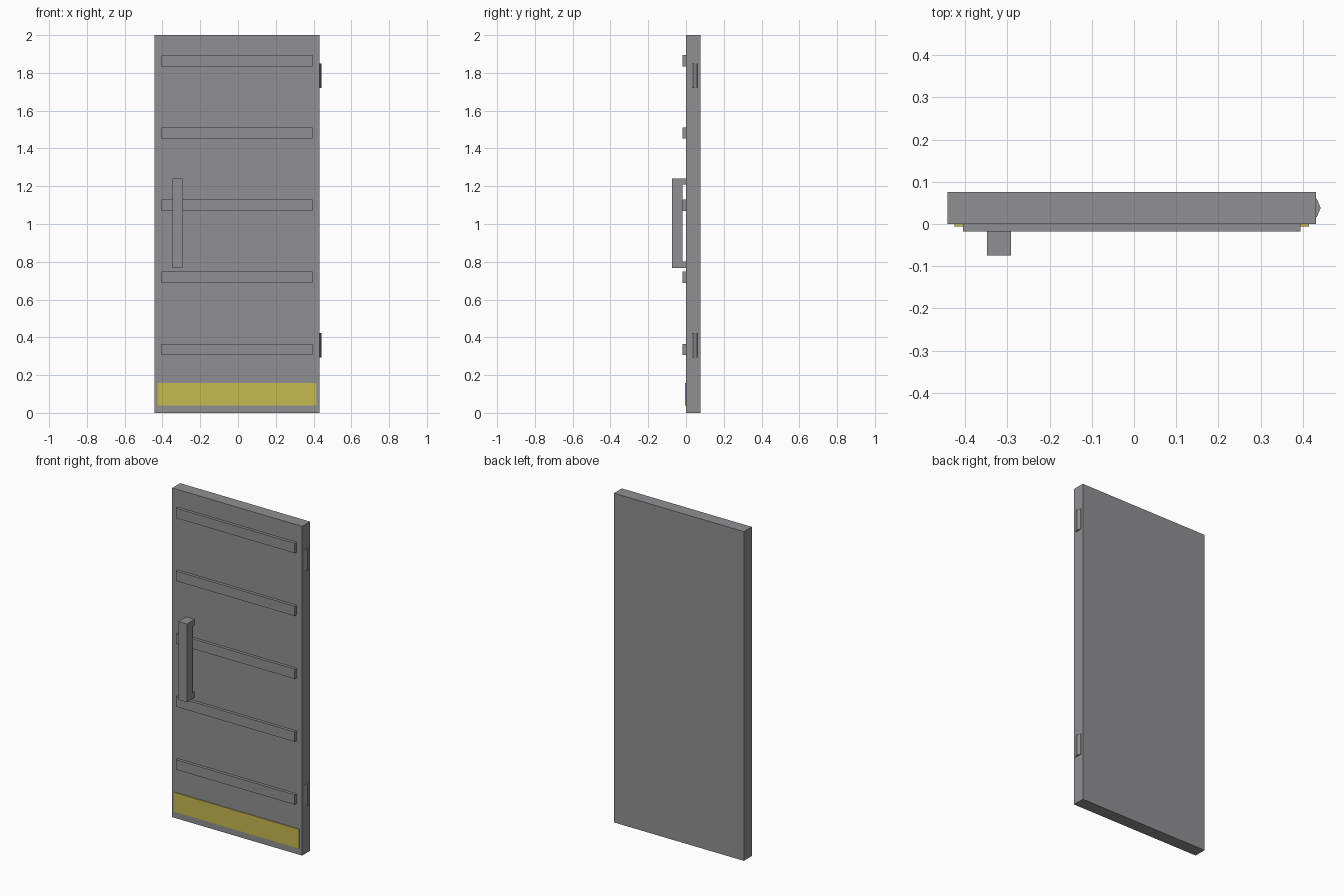
import bpy
import bmesh
import math
from mathutils import Matrix

if "Cube" in bpy.data.objects:
    bpy.data.objects.remove(bpy.data.objects["Cube"], do_unlink=True)


def material(name, rgb):
    mat = bpy.data.materials.new(name)
    mat.use_nodes = True
    colour = (*rgb, 1.0)
    mat.diffuse_color = colour
    mat.node_tree.nodes["Principled BSDF"].inputs["Base Color"].default_value = colour
    return mat


STEEL = material("steel grey", (0.28, 0.28, 0.29))
YELLOW = material("warning yellow", (0.58, 0.48, 0.08))


def make_object(name, bm, mat):
    mesh = bpy.data.meshes.new(name)
    bm.to_mesh(mesh)
    bm.free()
    mesh.materials.append(mat)
    obj = bpy.data.objects.new(name, mesh)
    bpy.context.collection.objects.link(obj)
    return obj


def box(name, x, y, z, mat=STEEL):
    """Box spanning the given (low, high) ranges."""
    bm = bmesh.new()
    spans = (x, y, z)
    centre = [(a + b) / 2 for a, b in spans]
    size = [b - a for a, b in spans]
    bmesh.ops.create_cube(bm, size=1, matrix=Matrix.Translation(centre) @ Matrix.Diagonal((*size, 1)))
    return make_object(name, bm, mat)


def hinge(name, z):
    """Eight-sided pin, mostly sunk into the door edge."""
    bm = bmesh.new()
    bmesh.ops.create_cone(bm, cap_ends=True, segments=8, radius1=0.03, radius2=0.03,
                          depth=0.13, matrix=Matrix.Translation((0.412, 0.038, z)))
    # keep a corner of the octagon pointing outwards
    if max(v.co.x for v in bm.verts) < 0.4415:
        bmesh.ops.rotate(bm, verts=bm.verts, cent=(0.412, 0.038, z),
                         matrix=Matrix.Rotation(math.pi / 8, 3, "Z"))
    return make_object(name, bm, STEEL)


# Door slab
box("door_panel", (-0.442, 0.431), (0, 0.076), (0, 2))

# Horizontal reinforcing ribs
for i in range(5):
    mid = 0.336 + 0.382 * i
    box(f"rib_{i + 1}", (-0.405, 0.394), (-0.018, 0.001), (mid - 0.03, mid + 0.03))

# Pull handle with two stand-offs
HANDLE_X = (-0.348, -0.291)
box("handle_grip", HANDLE_X, (-0.075, -0.019), (0.768, 1.242))
box("handle_lower_mount", HANDLE_X, (-0.019, 0.001), (0.768, 0.802))
box("handle_upper_mount", HANDLE_X, (-0.019, 0.001), (1.208, 1.242))

# Kick plate
box("kick_plate", (-0.425, 0.415), (-0.006, 0.001), (0.04, 0.157), YELLOW)

# Hinge pins
hinge("lower_hinge", 0.357)
hinge("upper_hinge", 1.785)
